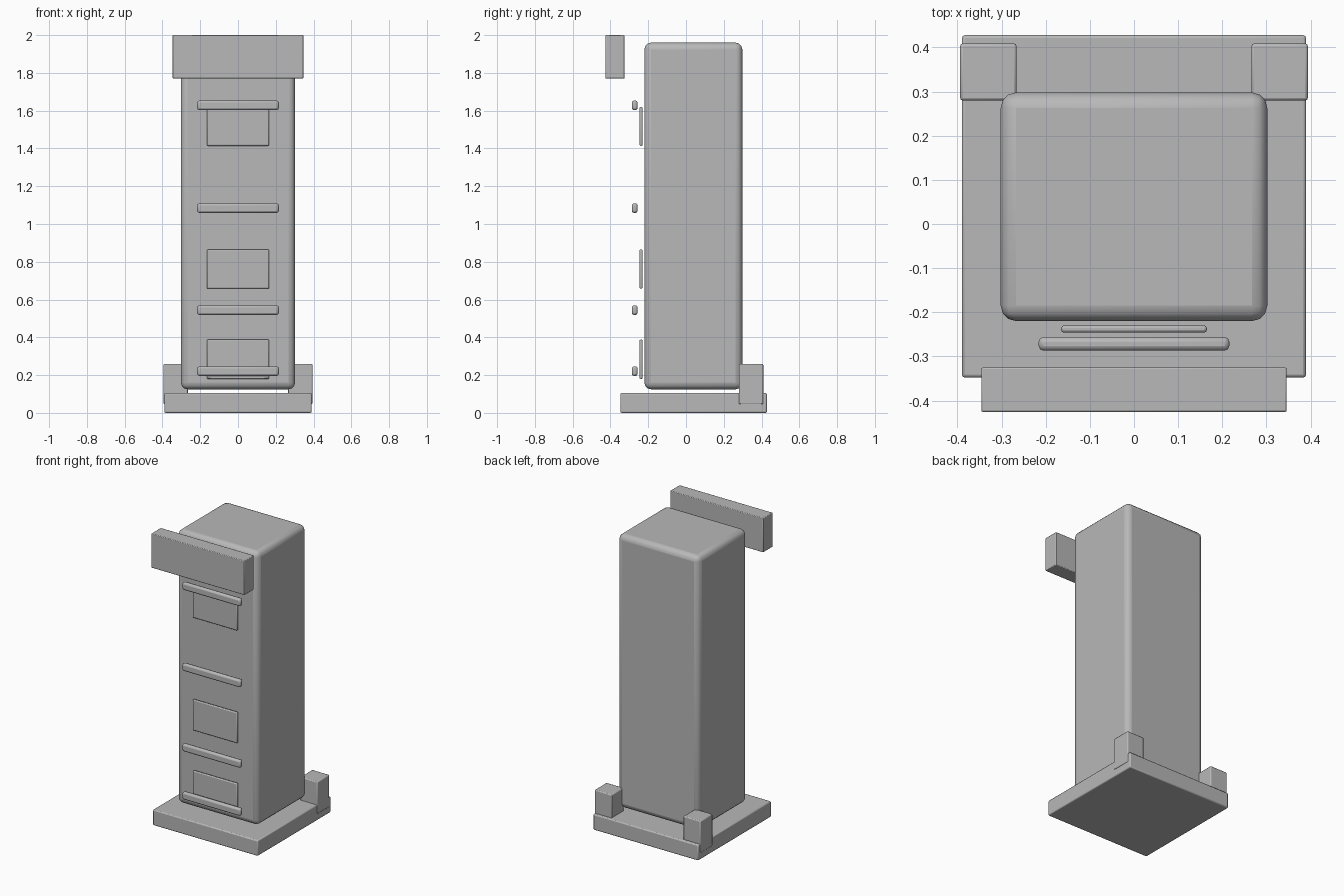
import bpy

if "Cube" in bpy.data.objects:
    bpy.data.objects.remove(bpy.data.objects["Cube"])

grey = bpy.data.materials.new("plain_grey")
grey.diffuse_color = (0.48, 0.48, 0.48, 1)
grey.use_nodes = True
grey.node_tree.nodes["Principled BSDF"].inputs["Base Color"].default_value = grey.diffuse_color


def box(name, x, y, z, bevel, segments=2):
    """Rounded box spanning the given (low, high) ranges."""
    spans = (x, y, z)
    bpy.ops.mesh.primitive_cube_add(size=1, location=[(a + b) / 2 for a, b in spans])
    ob = bpy.context.object
    ob.name = name
    ob.scale = [b - a for a, b in spans]
    bpy.ops.object.transform_apply(location=False, rotation=False, scale=True)
    ob.data.materials.append(grey)
    mod = ob.modifiers.new("rounded_edges", 'BEVEL')
    mod.width = bevel
    mod.segments = segments
    bpy.ops.object.shade_smooth_by_angle()
    return ob


# Main tower and its base plate
box("tower_body", (-0.302, 0.302), (-0.22, 0.298), (0.125, 1.96), 0.035, 3)
box("base_plate", (-0.39, 0.39), (-0.348, 0.428), (0, 0.105), 0.007)

# Sign board floating in front of the top
box("top_board", (-0.346, 0.346), (-0.426, -0.325), (1.77, 2.0), 0.004)

# Rear corner feet
for side, x in (("left", (-0.394, -0.266)), ("right", (0.266, 0.394))):
    box("rear_foot_" + side, x, (0.28, 0.409), (0.045, 0.26), 0.006)

# Front rails
for i, z in enumerate((0.221, 0.544, 1.084, 1.628)):
    box(f"front_rail_{i + 1}", (-0.216, 0.216), (-0.287, -0.256), (z - 0.025, z + 0.025), 0.011)

# Front panels
for i, z in enumerate(((0.18, 0.388), (0.658, 0.865), (1.414, 1.62))):
    box(f"front_panel_{i + 1}", (-0.165, 0.165), (-0.246, -0.23), z, 0.006)
